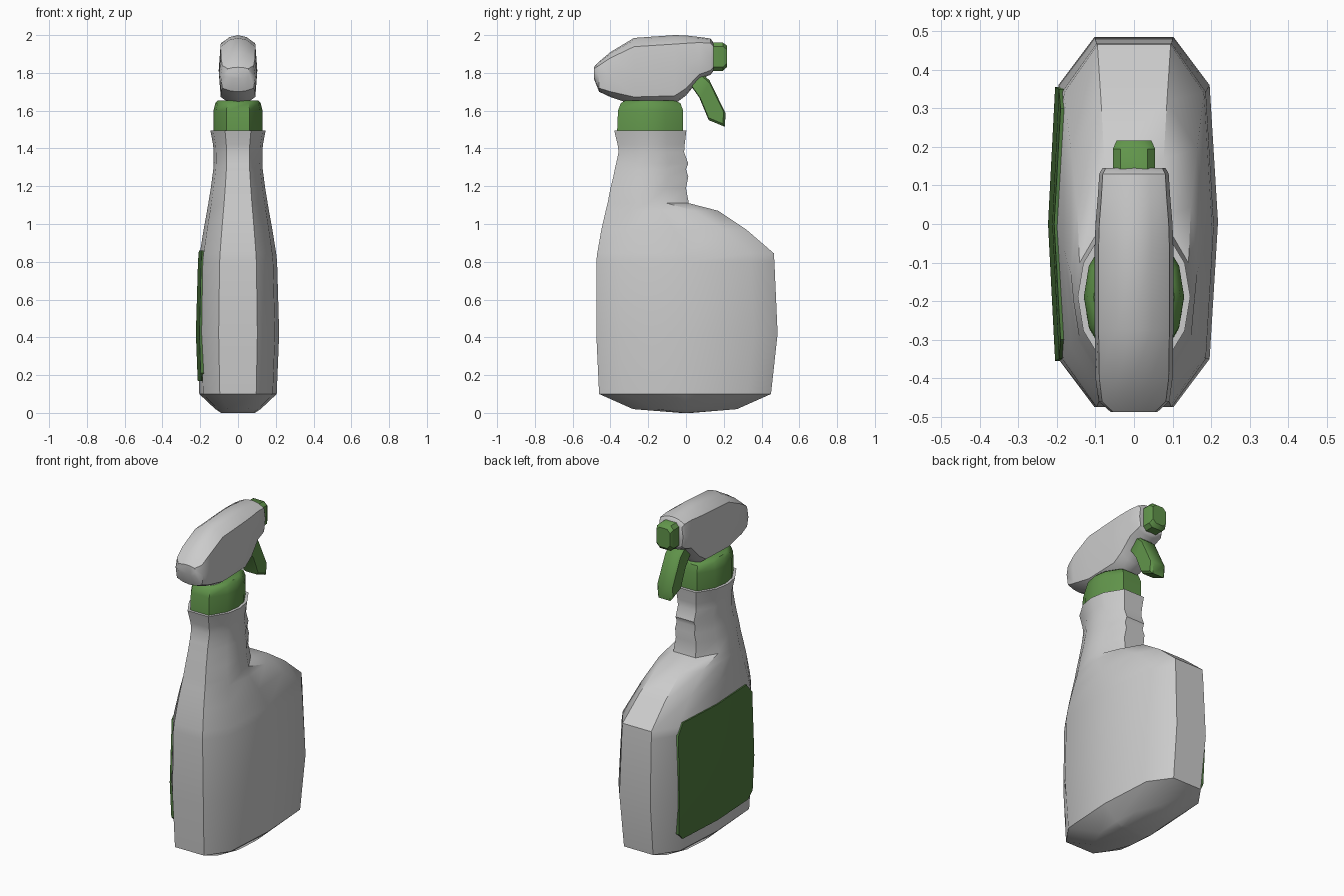
import bpy, bmesh, math

green = bpy.data.materials.new("green")
green.diffuse_color = (0.12, 0.30, 0.07, 1)
dark = bpy.data.materials.new("label_green")
dark.diffuse_color = (0.08, 0.20, 0.05, 1)


def loft(name, rings, mat=None, angle=40):
    """Skin a list of equal-length closed rings and cap both ends."""
    bm = bmesh.new()
    loops = [[bm.verts.new(p) for p in r] for r in rings]
    n = len(loops[0])
    for a, b in zip(loops, loops[1:]):
        for i in range(n):
            j = (i + 1) % n
            bm.faces.new((a[i], a[j], b[j], b[i]))
    bm.faces.new(loops[0])
    bm.faces.new(loops[-1])
    bmesh.ops.recalc_face_normals(bm, faces=bm.faces)
    me = bpy.data.meshes.new(name)
    bm.to_mesh(me)
    bm.free()
    ob = bpy.data.objects.new(name, me)
    bpy.context.collection.objects.link(ob)
    if mat:
        me.materials.append(mat)
    bpy.ops.object.select_all(action='DESELECT')
    ob.select_set(True)
    bpy.context.view_layer.objects.active = ob
    bpy.ops.object.shade_smooth_by_angle(angle=math.radians(angle))
    return ob


def plan(z, y0, y1, w):
    """Ten-sided horizontal ring, chamfered at front and back."""
    c = min(0.125, 0.27 * (y1 - y0))
    half = [(0.47 * w, y0), (0.9 * w, y0 + c), (w, (y0 + y1) / 2),
            (0.9 * w, y1 - c), (0.47 * w, y1)]
    return [(x, y, z) for x, y in half] + [(-x, y, z) for x, y in reversed(half)]


# bottle: base, slab body, sloping shoulder, ribbed neck and lip
body = [(0, -0.03, 0.03, 0.09), (0.02, -0.28, 0.27, 0.12),
        (0.10, -0.46, 0.45, 0.205), (0.42, -0.475, 0.485, 0.218),
        (0.80, -0.475, 0.468, 0.207), (0.845, -0.47, 0.465, 0.202),
        (0.97, -0.448, 0.32, 0.182), (1.07, -0.425, 0.17, 0.164),
        (1.11, -0.415, 0.015, 0.157), (1.19, -0.40, 0.0, 0.144),
        (1.25, -0.385, 0.012, 0.136), (1.29, -0.377, 0.0, 0.131),
        (1.32, -0.37, 0.012, 0.129), (1.38, -0.357, -0.01, 0.129),
        (1.42, -0.362, -0.007, 0.132), (1.495, -0.38, 0.002, 0.146)]
loft("bottle", [plan(*r) for r in body])

# screw collar
loft("collar", [plan(*r) for r in [
    (1.48, -0.365, -0.015, 0.13), (1.60, -0.36, -0.015, 0.13),
    (1.64, -0.345, -0.03, 0.12), (1.655, -0.32, -0.06, 0.105)]], green)


# spray head: vertical sections along y
def section(y, zb, zt, w):
    h = zt - zb
    half = [(0.45 * w, zt - 0.03 * h), (0.9 * w, zt - 0.13 * h),
            (w, zb + 0.5 * h), (0.9 * w, zb + 0.12 * h), (0.45 * w, zb + 0.03 * h)]
    right = [(x, y, z) for x, z in half]
    return [(0, y, zt)] + right + [(0, y, zb)] + [(-x, y, z) for x, y, z in reversed(right)]


loft("spray_head", [section(*s) for s in [
    (-0.488, 1.77, 1.83, 0.06), (-0.46, 1.70, 1.86, 0.092),
    (-0.40, 1.672, 1.91, 0.10), (-0.275, 1.63, 1.985, 0.102),
    (-0.06, 1.635, 2.0, 0.102), (0.0, 1.68, 1.998, 0.10),
    (0.07, 1.765, 1.99, 0.094), (0.13, 1.79, 1.982, 0.09),
    (0.145, 1.81, 1.96, 0.082)]])

# nozzle
def box_ring(y, w, z0, z1, c=0.02):
    return [(w - c, y, z0), (w, y, z0 + c), (w, y, z1 - c), (w - c, y, z1),
            (c - w, y, z1), (-w, y, z1 - c), (-w, y, z0 + c), (c - w, y, z0)]


loft("nozzle", [box_ring(0.12, 0.055, 1.81, 1.96), box_ring(0.195, 0.055, 1.81, 1.96),
                box_ring(0.216, 0.045, 1.83, 1.945)], green)

# trigger: side outline, slightly narrower on its outer faces
outline = [(0.02, 1.74), (0.08, 1.80), (0.125, 1.76), (0.21, 1.585),
           (0.205, 1.515), (0.12, 1.55), (0.07, 1.67)]
cy, cz = 0.12, 1.65
loft("trigger", [[(x, cy + (y - cy) * s, cz + (z - cz) * s) for y, z in outline]
                 for x, s in [(-0.05, 0.88), (-0.038, 1), (0.038, 1), (0.05, 0.88)]], green)

# label wrapped on the left side
label = [(0.17, 0.31, 0.213), (0.21, 0.35, 0.215), (0.42, 0.355, 0.223),
         (0.80, 0.35, 0.212), (0.86, 0.30, 0.207)]
loft("label", [[(-0.9 * x - 0.004, -e, z), (-x, 0, z), (-0.9 * x - 0.004, e, z),
                (-0.9 * x + 0.02, e, z), (0.03 - x, 0, z), (-0.9 * x + 0.02, -e, z)]
               for z, e, x in label], dark)
